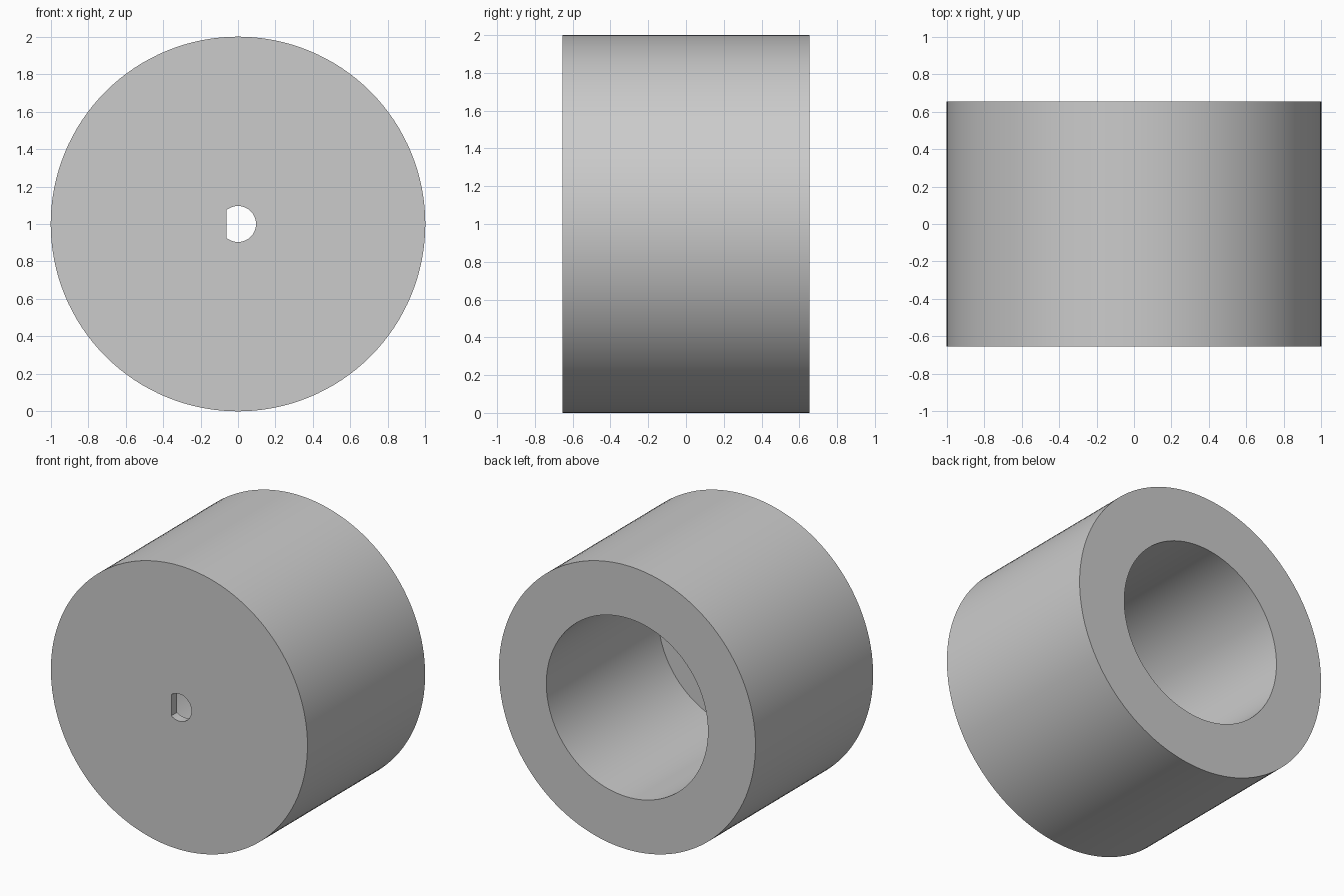
import bpy, bmesh, math

cube = bpy.data.objects.get("Cube")
if cube:
    bpy.data.objects.remove(cube, do_unlink=True)

SEGMENTS = 128
HALF = 0.655        # half length along y
WALL = 0.065        # thickness of the front wall
OUTER, BORE, SHAFT = 1.0, 0.63, 0.096
FLAT = -0.061       # x of the flat on the shaft hole

grey = bpy.data.materials.new("plain grey")
grey.use_nodes = True
colour = (0.6, 0.6, 0.6, 1)
grey.diffuse_color = colour
grey.node_tree.nodes["Principled BSDF"].inputs["Base Color"].default_value = colour

bm = bmesh.new()


def ring(radius, y, flat=-2.0):
    """Circle facing y, cut off at x = flat."""
    verts = []
    for i in range(SEGMENTS):
        a = math.tau * i / SEGMENTS
        x = max(radius * math.cos(a), flat)
        verts.append(bm.verts.new((x, y, 1 + radius * math.sin(a))))
    return verts


# Closed section: outer wall, rear rim, blind bore, bore floor, D-shaped shaft hole
floor = -HALF + WALL
rings = [
    ring(OUTER, -HALF),
    ring(OUTER, HALF),
    ring(BORE, HALF),
    ring(BORE, floor),
    ring(SHAFT, floor, FLAT),
    ring(SHAFT, -HALF, FLAT),
]
for a, b in zip(rings, rings[1:] + rings[:1]):
    for i in range(SEGMENTS):
        j = (i + 1) % SEGMENTS
        bm.faces.new((a[i], a[j], b[j], b[i]))
bmesh.ops.recalc_face_normals(bm, faces=bm.faces)

mesh = bpy.data.meshes.new("hollow_drum")
bm.to_mesh(mesh)
bm.free()
mesh.materials.append(grey)
drum = bpy.data.objects.new("hollow_drum", mesh)
bpy.context.collection.objects.link(drum)

# Smooth walls with crisp rims
bpy.ops.object.select_all(action="DESELECT")
drum.select_set(True)
bpy.context.view_layer.objects.active = drum
bpy.ops.object.shade_smooth_by_angle(angle=math.radians(30))
